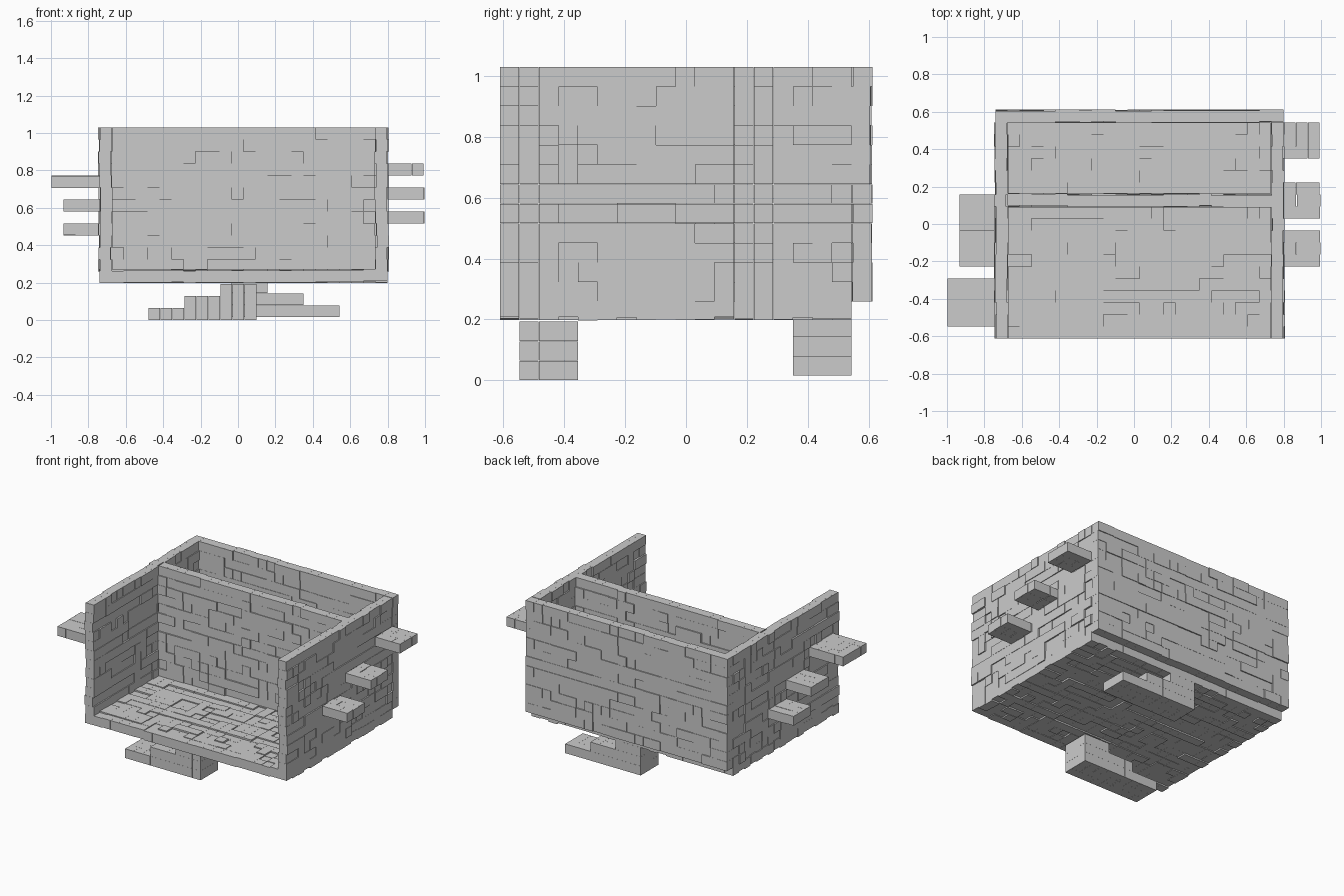
import bpy, bmesh, random
from mathutils import Matrix, Vector

if "Cube" in bpy.data.objects:
    bpy.data.objects.remove(bpy.data.objects["Cube"])

random.seed(4)
P = 0.0642            # cube spacing
S = 0.0638            # cube size
X0, Y0, Z0 = -0.741, -0.612, 0.259   # lower corner of the wall grid
NX, NY, NZ = 24, 19, 12


def blocks(name, origin, counts, axis=None, jitter=0.0, rows=None):
    """Grid of loose cubes; runs of cubes are nudged together along one axis.
    rows optionally gives (first, count) along x for each z layer."""
    bm = bmesh.new()
    nx, ny, nz = counts
    off = 0.0
    for k in range(nz):
        first, n = rows[k] if rows else (0, nx)
        for j in range(ny):
            for i in range(first, first + n):
                c = Vector(origin) + Vector((i + .5, j + .5, k + .5)) * P
                if axis is not None:
                    if random.random() < 0.5:
                        off = random.uniform(-jitter, jitter)
                    c[axis] += off
                bmesh.ops.create_cube(bm, size=S, matrix=Matrix.Translation(c))
    me = bpy.data.meshes.new(name)
    bm.to_mesh(me)
    bm.free()
    ob = bpy.data.objects.new(name, me)
    bpy.context.collection.objects.link(ob)
    return ob


# floor slab, one row short of the back wall
blocks("floor", (X0, Y0, 0.203), (NX, NY - 1, 1), 2, 0.006)

# walls
blocks("left_wall", (X0, Y0, Z0), (1, NY - 1, NZ), 0, 0.007)
blocks("right_wall", (X0 + (NX - 1) * P, Y0, Z0), (1, NY - 1, NZ), 0, 0.007)
blocks("back_wall", (X0, Y0 + (NY - 1) * P, Z0), (NX, 1, NZ), 1, 0.005)
blocks("inner_wall", (X0 + P, Y0 + 11 * P, Z0), (NX - 2, 1, NZ), 1, 0.007)

# stepped feet, pointing opposite ways
blocks("front_foot", (-0.48, Y0 + P, 0.0), (9, 3, 3),
       rows=[(0, 9), (3, 6), (6, 3)])
blocks("back_foot", (-0.034, Y0 + 15 * P, 0.015), (9, 3, 3),
       rows=[(0, 9), (0, 6), (0, 3)])

# ledges on the right side, rising to the back
for n, (row, layer) in enumerate([(6, 4), (10, 6), (15, 8)]):
    blocks(f"right_ledge_{n + 1}", (X0 + NX * P + 0.003, Y0 + row * P, Z0 + layer * P),
           (3, 3, 1), 0, 0.004)

# ledges on the left side, rising to the front
for n, (row, layer, nx, ny) in enumerate([(9, 3, 3, 3), (6, 5, 3, 3), (1, 7, 4, 4)]):
    blocks(f"left_ledge_{n + 1}", (X0 - nx * P, Y0 + row * P, Z0 + layer * P),
           (nx, ny, 1), 2, 0.002)
